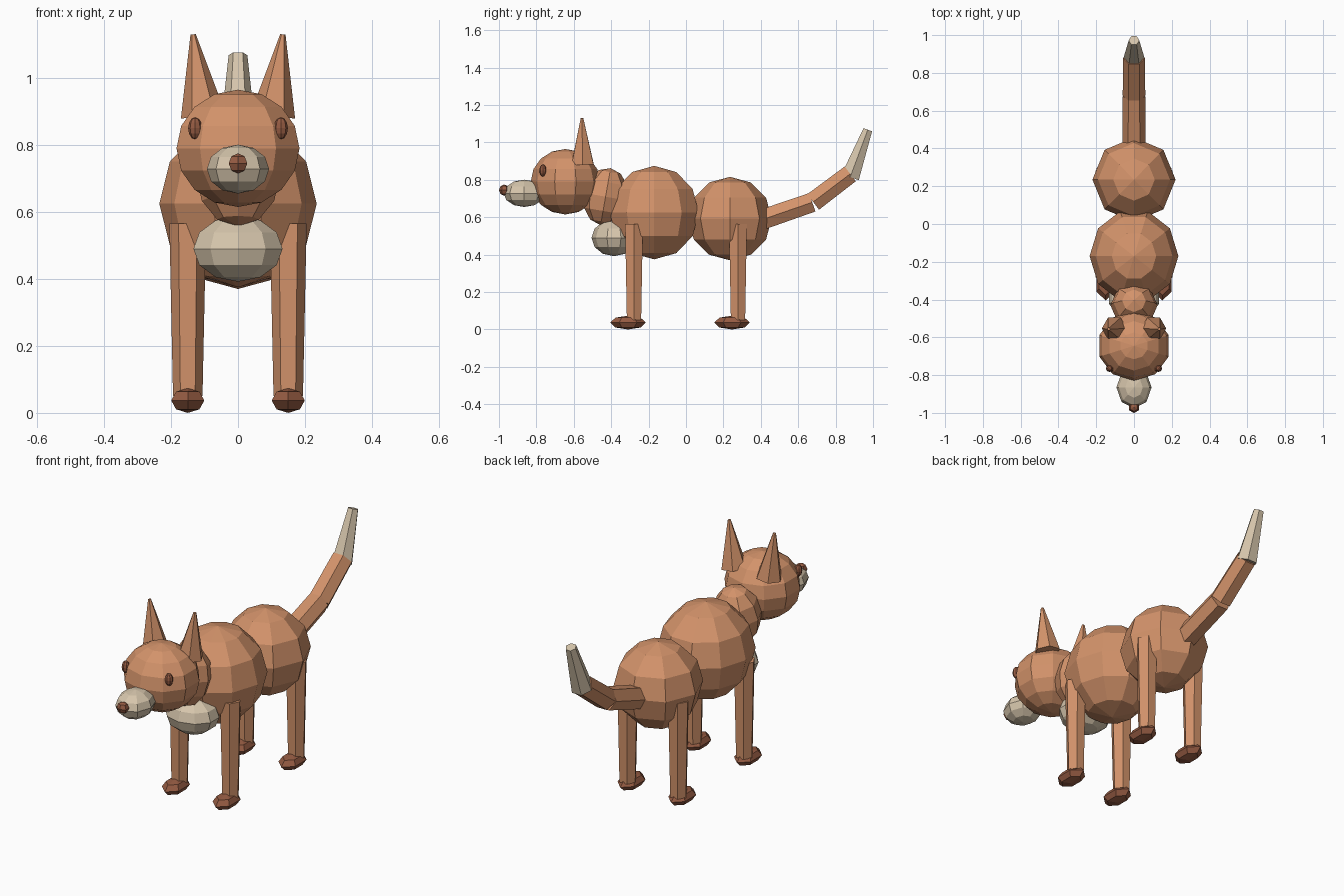
import bpy, bmesh, math
from mathutils import Vector, Matrix

cube = bpy.data.objects.get("Cube")
if cube:
    bpy.data.objects.remove(cube, do_unlink=True)


def material(name, rgb):
    m = bpy.data.materials.new(name)
    m.use_nodes = True
    m.diffuse_color = (*rgb, 1)
    m.node_tree.nodes["Principled BSDF"].inputs["Base Color"].default_value = (*rgb, 1)
    return m


FUR = material("orange fur", (0.65, 0.29, 0.145))
CREAM = material("cream fur", (0.67, 0.56, 0.41))
BROWN = material("dark brown", (0.30, 0.105, 0.055))


def finish(name, bm, matrix, mat):
    bm.transform(matrix)
    mesh = bpy.data.meshes.new(name)
    bm.to_mesh(mesh)
    bm.free()
    mesh.materials.append(mat)
    obj = bpy.data.objects.new(name, mesh)
    bpy.context.collection.objects.link(obj)
    return obj


def ball(name, centre, radii, mat, segments=8, rings=6, spin=0, tilt=0):
    """Faceted ellipsoid with its poles up; spin turns the facets, tilt leans it."""
    bm = bmesh.new()
    bmesh.ops.create_uvsphere(bm, u_segments=segments, v_segments=rings, radius=1)
    matrix = (Matrix.Translation(centre) @ Matrix.Rotation(math.radians(tilt), 4, 'X')
              @ Matrix.Diagonal((*radii, 1)) @ Matrix.Rotation(math.radians(spin), 4, 'Z'))
    return finish(name, bm, matrix, mat)


def taper(name, start, end, r1, r2, mat, sides=6):
    """Faceted tapered tube between two points, with corners to the left and right."""
    start, end = Vector(start), Vector(end)
    axis = end - start
    bm = bmesh.new()
    bmesh.ops.create_cone(bm, cap_ends=True, segments=sides,
                          radius1=r1, radius2=r2, depth=axis.length)
    turn = Vector((0, 0, 1)).rotation_difference(axis).to_matrix().to_4x4()
    matrix = (Matrix.Translation((start + end) / 2) @ turn
              @ Matrix.Rotation(math.pi / 2, 4, 'Z'))
    return finish(name, bm, matrix, mat)


# Body
ball("chest", (0, -0.17, 0.625), (0.235, 0.25, 0.25), FUR, segments=10, spin=90)
ball("hips", (0, 0.235, 0.593), (0.22, 0.223, 0.223), FUR)
ball("neck", (0, -0.43, 0.71), (0.125, 0.12, 0.155), FUR, tilt=-10)
ball("chest_ruff", (0, -0.385, 0.49), (0.14, 0.12, 0.098), CREAM, segments=10)

# Head
ball("head", (0, -0.645, 0.79), (0.193, 0.185, 0.175), FUR, segments=10, rings=8)
ball("muzzle", (0, -0.865, 0.728), (0.093, 0.11, 0.073), CREAM)
ball("nose", (0, -0.972, 0.745), (0.032, 0.028, 0.03), BROWN, segments=6, rings=4)

# Paired parts
for side, s in (("left", 1), ("right", -1)):
    ball(f"{side}_eye", (s * 0.128, -0.765, 0.85), (0.021, 0.019, 0.033), BROWN)
    taper(f"{side}_ear", (s * 0.104, -0.553, 0.887), (s * 0.134, -0.556, 1.13),
          0.067, 0.008, FUR)
    for end, y in (("front", -0.278), ("back", 0.278)):
        taper(f"{end}_{side}_leg", (s * 0.15, y, 0.05), (s * 0.15, y, 0.565),
              0.044, 0.055, FUR)
        ball(f"{end}_{side}_foot", (s * 0.15, y - 0.032, 0.037), (0.057, 0.095, 0.037),
             BROWN, segments=6, rings=4)

# Tail
taper("tail_base", (0, 0.40, 0.585), (0, 0.675, 0.68), 0.062, 0.06, FUR)
taper("tail_middle", (0, 0.68, 0.682), (0, 0.878, 0.832), 0.06, 0.057, FUR)
taper("tail_tip", (0, 0.878, 0.815), (0, 0.972, 1.068), 0.056, 0.028, CREAM)
